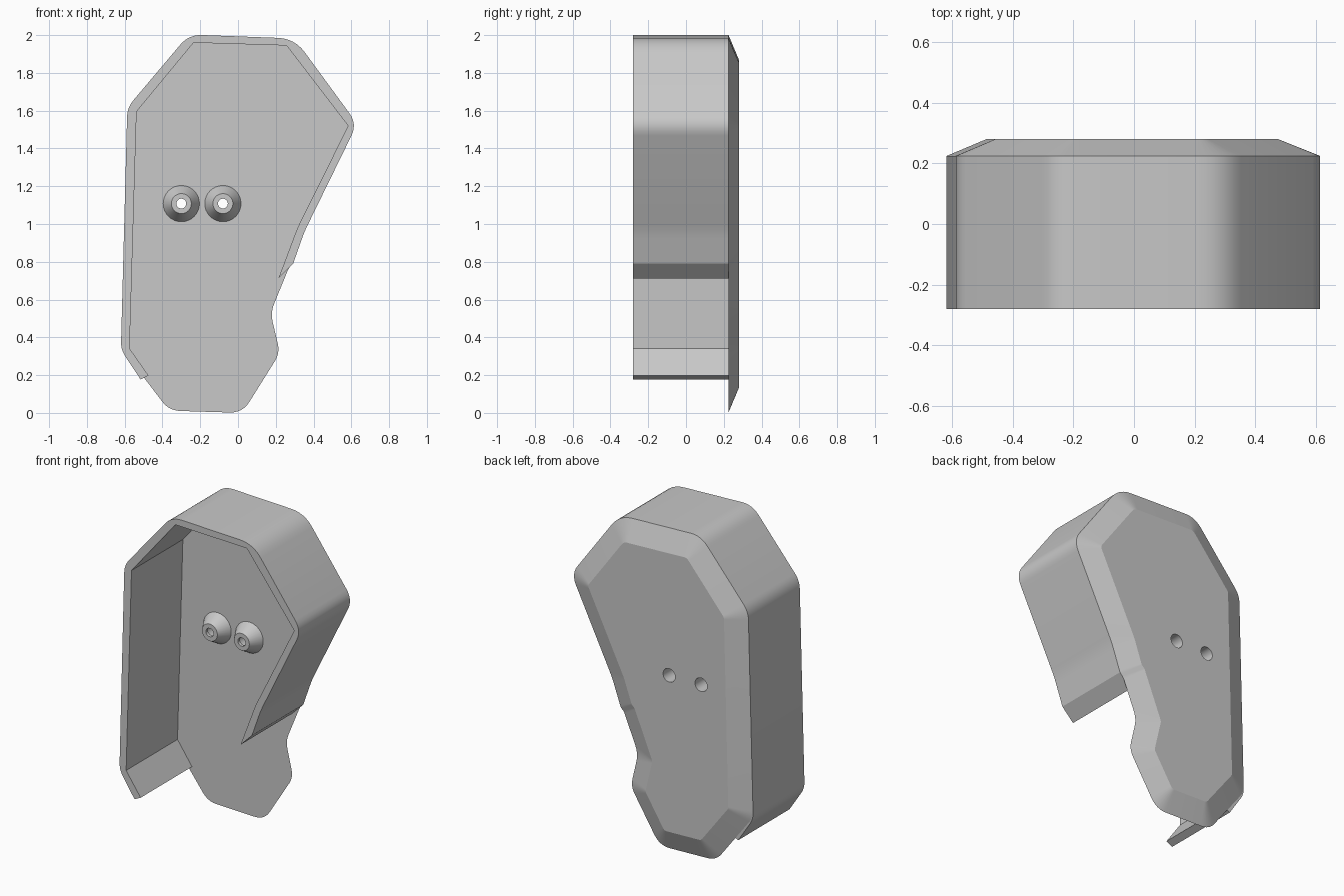
import bpy
import bmesh
import math
from mathutils import Vector

FRONT, FLOOR, BACK = -0.28, 0.225, 0.28
HOLE_R = 0.042
BOSS_X, BOSS_Z = (-0.3, -0.08), 1.108

default = bpy.data.objects.get("Cube")
if default:
    bpy.data.objects.remove(default, do_unlink=True)

grey = bpy.data.materials.new("light_grey")
grey.use_nodes = True
colour = (0.58, 0.58, 0.58, 1)
grey.diffuse_color = colour
grey.node_tree.nodes["Principled BSDF"].inputs["Base Color"].default_value = colour


def rounded(corners, scale=1.0, steps=6):
    """Soften each (x, z, cut) corner with a short curve."""
    pts = []
    for i, (x, z, cut) in enumerate(corners):
        p = Vector((x, z))
        a = Vector(corners[i - 1][:2])
        b = Vector(corners[(i + 1) % len(corners)][:2])
        a = p + (a - p).normalized() * cut * scale
        b = p + (b - p).normalized() * cut * scale
        for k in range(steps + 1):
            s = k / steps
            pts.append(a * (1 - s) ** 2 + p * 2 * s * (1 - s) + b * s * s)
    return pts


def inset(corners, d):
    """Move every edge of a clockwise outline inward by d."""
    out = []
    for i, (x, z, cut) in enumerate(corners):
        p = Vector((x, z))
        e1 = (p - Vector(corners[i - 1][:2])).normalized()
        e2 = (Vector(corners[(i + 1) % len(corners)][:2]) - p).normalized()
        n1, n2 = Vector((e1.y, -e1.x)), Vector((e2.y, -e2.x))
        q = p + (n1 + n2) * d / (1 + n1.dot(n2))
        out.append((q.x, q.y, cut))
    return out


def loft(name, rings, closed=False):
    """Skin a series of equal loops; cap the ends unless closed."""
    bm = bmesh.new()
    vs = [[bm.verts.new(p) for p in ring] for ring in rings]
    n = len(vs[0])
    pairs = list(zip(vs, vs[1:])) + ([(vs[-1], vs[0])] if closed else [])
    for a, b in pairs:
        for i in range(n):
            j = (i + 1) % n
            bm.faces.new((a[i], a[j], b[j], b[i]))
    if not closed:
        bm.faces.new(vs[0][::-1])
        bm.faces.new(vs[-1])
    bmesh.ops.remove_doubles(bm, verts=bm.verts, dist=0.0005)
    bmesh.ops.recalc_face_normals(bm, faces=bm.faces)
    mesh = bpy.data.meshes.new(name)
    bm.to_mesh(mesh)
    bm.free()
    mesh.materials.append(grey)
    obj = bpy.data.objects.new(name, mesh)
    bpy.context.collection.objects.link(obj)
    return obj


def activate(obj):
    bpy.ops.object.select_all(action='DESELECT')
    obj.select_set(True)
    bpy.context.view_layer.objects.active = obj


def circle(cx, cz, r, y, sides=32):
    return [(cx + r * math.cos(t), y, cz + r * math.sin(t))
            for t in (2 * math.pi * k / sides for k in range(sides))]


# Back plate with bevelled rim, corners listed clockwise from lower left
upper = [(-0.586, 1.617, 0.05), (-0.26, 2.003, 0.07), (0.3, 1.982, 0.09),
         (0.631, 1.53, 0.07), (0.352, 0.96, 0.04)]
outline = [(-0.618, 0.345, 0.04)] + upper + [
    (0.292, 0.79, 0.012), (0.268, 0.765, 0.012), (0.172, 0.531, 0.05),
    (0.222, 0.317, 0.05), (0.024, 0.0, 0.07), (-0.365, 0.012, 0.06)]
plate = loft("back_plate", [
    [(p.x, FLOOR, p.y) for p in rounded(outline)],
    [(p.x, BACK, p.y) for p in rounded(inset(outline, 0.13), 0.25)]])

# Screw holes through the plate
for x in BOSS_X:
    cutter = loft("hole_cutter", [circle(x, BOSS_Z, HOLE_R, y) for y in (0.2, 0.3)])
    cutter.hide_render = True
    mod = plate.modifiers.new("hole", 'BOOLEAN')
    mod.operation = 'DIFFERENCE'
    mod.solver = 'EXACT'
    mod.object = cutter
    activate(plate)
    bpy.ops.object.modifier_apply(modifier=mod.name)
    bpy.data.objects.remove(cutter, do_unlink=True)

# Side wall, open at the bottom, rounded outside and sharp inside
outer = [(-0.516, 0.177, 0), (-0.62, 0.335, 0.04)] + upper + [(0.292, 0.79, 0)]
inner = [(-0.474, 0.198, 0), (-0.574, 0.341, 0), (-0.537, 1.595, 0),
         (-0.235, 1.96, 0), (0.257, 1.945, 0), (0.583, 1.52, 0),
         (0.315, 0.98, 0), (0.214, 0.712, 0)]
stations = [[(o.x, FRONT, o.y), (i.x, FRONT, i.y), (i.x, FLOOR, i.y), (o.x, FLOOR, o.y)]
            for o, i in zip(rounded(outer), rounded(inner))]
steps = 6
wall = loft("side_wall", stations[steps:len(stations) - steps])

# Conical screw bosses, counterbored from behind
profile = [(0.096, FLOOR), (0.053, 0.15), (0.026, 0.15),
           (0.026, 0.17), (HOLE_R, 0.17), (HOLE_R, FLOOR)]
bosses = [loft(side + "_screw_boss", [circle(x, BOSS_Z, r, y) for r, y in profile], True)
          for side, x in zip(("right", "left"), BOSS_X)]

for obj in [plate, wall] + bosses:
    activate(obj)
    bpy.ops.object.shade_smooth_by_angle(angle=math.radians(20))
